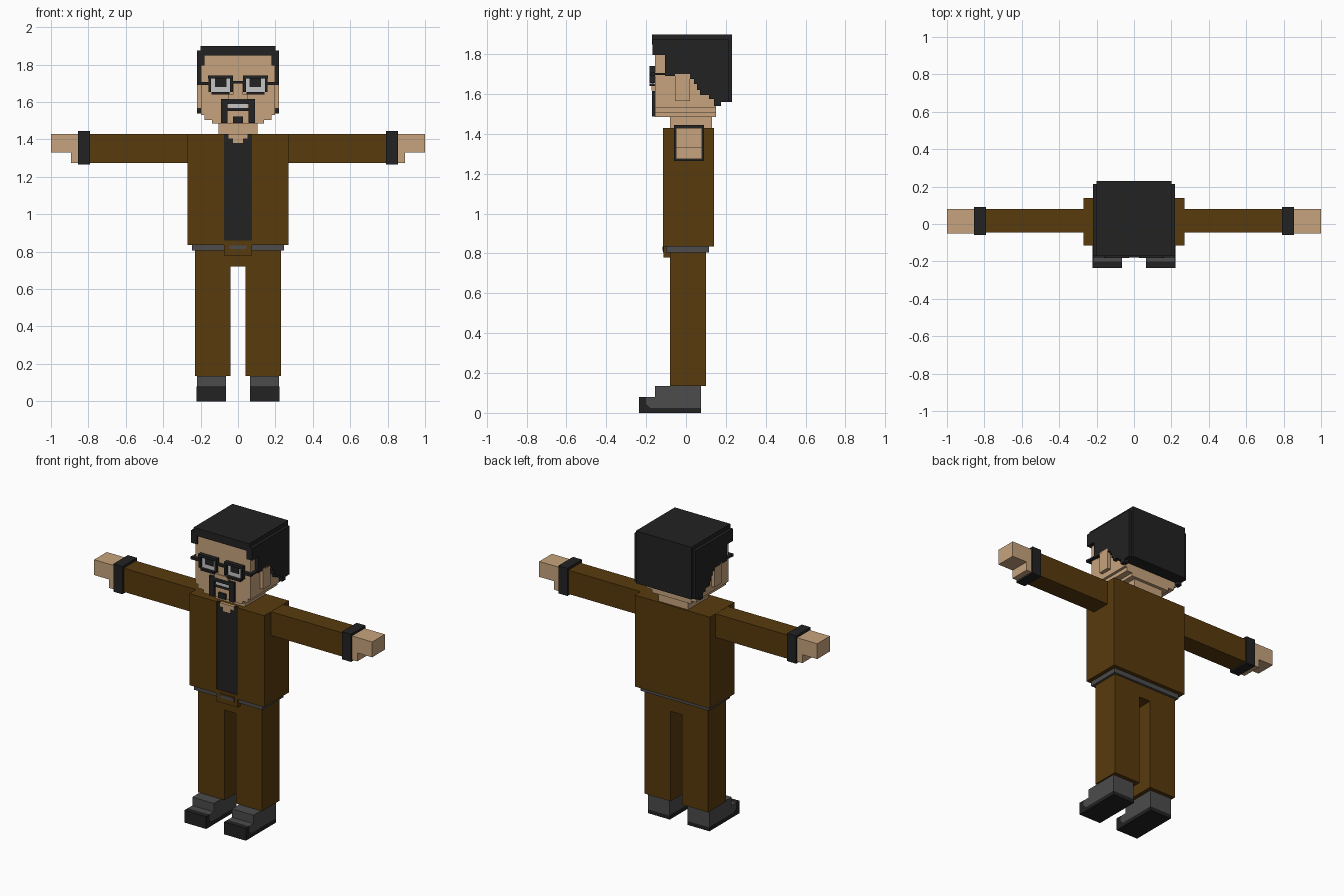
import bpy, bmesh


def material(name, rgb):
    m = bpy.data.materials.new(name)
    m.diffuse_color = (*rgb, 1)
    return m


BROWN = material("brown cloth", (0.098, 0.043, 0.004))
BLACK = material("black", (0.016, 0.016, 0.016))
GREY = material("dark grey", (0.072, 0.072, 0.072))
SKIN = material("skin", (0.57, 0.37, 0.205))
WHITE = material("pale grey", (0.56, 0.56, 0.56))


def finish(name, bm, mat):
    bmesh.ops.recalc_face_normals(bm, faces=bm.faces)
    mesh = bpy.data.meshes.new(name)
    bm.to_mesh(mesh)
    bm.free()
    mesh.materials.append(mat)
    obj = bpy.data.objects.new(name, mesh)
    bpy.context.collection.objects.link(obj)
    return obj


def prism(name, pts, axis, lo, hi, mat):
    """Extrude a 2D outline along x (outline in y,z), y (x,z) or z (x,y)."""
    bm = bmesh.new()
    place = {"x": lambda a, b: (lo, a, b), "y": lambda a, b: (a, lo, b),
             "z": lambda a, b: (a, b, lo)}[axis]
    face = bm.faces.new([bm.verts.new(place(a, b)) for a, b in pts])
    out = bmesh.ops.extrude_face_region(bm, geom=[face])
    step = {"x": (hi - lo, 0, 0), "y": (0, hi - lo, 0), "z": (0, 0, hi - lo)}[axis]
    bmesh.ops.translate(bm, vec=step, verts=[g for g in out["geom"] if isinstance(g, bmesh.types.BMVert)])
    return finish(name, bm, mat)


def box(name, x, y, z, mat):
    return prism(name, [(x[0], y[0]), (x[1], y[0]), (x[1], y[1]), (x[0], y[1])], "z", *z, mat)


def pair(name, x, y, z, mat):
    box(name + "_left", x, y, z, mat)
    box(name + "_right", (-x[1], -x[0]), y, z, mat)


def mid(name, half, y, z, mat):
    return box(name, (-half, half), y, z, mat)


# Jacket with an open front, and the shirt inside it
prism("jacket", [(-0.27, -0.115), (-0.075, -0.115), (-0.075, -0.10), (0.075, -0.10),
                 (0.075, -0.115), (0.27, -0.115), (0.27, 0.14), (-0.27, 0.14)],
      "z", 0.835, 1.43, BROWN)
mid("shirt", 0.075, (-0.108, -0.10), (0.835, 1.428), BLACK)

# Open collar and neck
mid("neck", 0.105, (-0.08, 0.13), (1.43, 1.50), SKIN)
prism("collar_skin", [(-0.05, 1.43), (-0.05, 1.405), (-0.027, 1.405), (-0.027, 1.38),
                      (0.027, 1.38), (0.027, 1.405), (0.05, 1.405), (0.05, 1.43)],
      "y", -0.114, -0.10, SKIN)

# Belt and buckle
mid("belt", 0.245, (-0.10, 0.115), (0.805, 0.836), GREY)
mid("buckle", 0.075, (-0.112, -0.07), (0.78, 0.86), BROWN)
mid("buckle_rim", 0.053, (-0.116, -0.11), (0.806, 0.842), BROWN)
mid("buckle_inset", 0.045, (-0.118, -0.11), (0.814, 0.834), GREY)

# Trousers
mid("hips", 0.23, (-0.08, 0.10), (0.72, 0.81), BROWN)
pair("leg", (0.04, 0.23), (-0.08, 0.10), (0.135, 0.73), BROWN)

# Shoes
for side, x0, x1 in (("left", 0.065, 0.22), ("right", -0.22, -0.065)):
    prism("shoe_" + side, [(-0.20, 0.025), (0.075, 0.025), (0.075, 0.135), (-0.155, 0.135),
                           (-0.155, 0.08), (-0.20, 0.08)], "x", x0, x1, GREY)
    prism("sole_" + side, [(-0.235, 0), (0.075, 0), (0.075, 0.025), (-0.18, 0.025),
                           (-0.20, 0.045), (-0.20, 0.08), (-0.235, 0.08)],
          "x", x0 - 0.001, x1 + 0.001, BLACK)

# Arms, cuffs and stepped hands
pair("arm", (0.26, 0.80), (-0.045, 0.08), (1.275, 1.429), BROWN)
pair("cuff", (0.79, 0.855), (-0.06, 0.09), (1.265, 1.445), BLACK)
for side, s in (("left", 1), ("right", -1)):
    outline = [(0.85, 1.275), (0.893, 1.275), (0.893, 1.33), (1.0, 1.33), (1.0, 1.43), (0.85, 1.43)]
    prism("hand_" + side, [(s * a, b) for a, b in outline], "y", -0.05, 0.08, SKIN)

# Head with a stepped jaw, ears and nose
prism("head", [(-0.14, 1.485), (0.14, 1.485), (0.14, 1.505), (0.18, 1.505), (0.18, 1.53),
               (0.197, 1.53), (0.197, 1.86), (-0.197, 1.86), (-0.197, 1.53),
               (-0.18, 1.53), (-0.18, 1.505), (-0.14, 1.505)], "y", -0.155, 0.15, SKIN)
pair("ear", (0.19, 0.22), (-0.055, 0.02), (1.565, 1.70), SKIN)
mid("nose", 0.05, (-0.172, -0.15), (1.617, 1.642), SKIN)
mid("nose_bridge", 0.025, (-0.168, -0.15), (1.64, 1.70), SKIN)

# Hair: cap, back, stepped sides and fringe corners
mid("hair_top", 0.20, (-0.17, 0.23), (1.85, 1.90), BLACK)
mid("hair_back", 0.20, (0.14, 0.23), (1.56, 1.86), BLACK)
side_hair = [(-0.105, 1.875), (-0.105, 1.69), (0.015, 1.69), (0.015, 1.675), (0.04, 1.675),
             (0.04, 1.65), (0.055, 1.65), (0.055, 1.62), (0.07, 1.62), (0.07, 1.595),
             (0.115, 1.595), (0.115, 1.575), (0.14, 1.575), (0.14, 1.54), (0.175, 1.54),
             (0.175, 1.56), (0.215, 1.56), (0.215, 1.875)]
prism("side_hair_left", side_hair, "x", 0.19, 0.22, BLACK)
prism("side_hair_right", side_hair, "x", -0.22, -0.19, BLACK)
pair("fringe_corner", (0.178, 0.22), (-0.169, -0.10), (1.795, 1.875), BLACK)

# Eyes and glasses
pair("eye_white", (0.04, 0.148), (-0.163, -0.15), (1.65, 1.735), WHITE)
pair("pupil", (0.062, 0.122), (-0.167, -0.16), (1.68, 1.735), BLACK)
pair("frame_top", (0.028, 0.16), (-0.182, -0.15), (1.725, 1.742), BLACK)
pair("frame_bottom", (0.045, 0.143), (-0.182, -0.15), (1.64, 1.653), BLACK)
pair("frame_inner", (0.028, 0.042), (-0.182, -0.15), (1.655, 1.735), BLACK)
pair("frame_outer", (0.145, 0.158), (-0.182, -0.15), (1.655, 1.735), BLACK)
mid("glasses_bridge", 0.03, (-0.178, -0.15), (1.70, 1.712), BLACK)
pair("hinge", (0.155, 0.218), (-0.178, -0.155), (1.692, 1.708), BLACK)
pair("temple", (0.19, 0.218), (-0.178, -0.10), (1.695, 1.705), BLACK)

# Moustache, beard and teeth
mid("moustache", 0.09, (-0.17, -0.15), (1.59, 1.616), BLACK)
pair("beard_side", (0.055, 0.09), (-0.17, -0.15), (1.487, 1.60), BLACK)
mid("teeth", 0.05, (-0.162, -0.15), (1.567, 1.592), WHITE)
mid("lower_lip", 0.056, (-0.165, -0.15), (1.553, 1.567), BLACK)
mid("chin_patch", 0.027, (-0.168, -0.15), (1.487, 1.522), BLACK)
